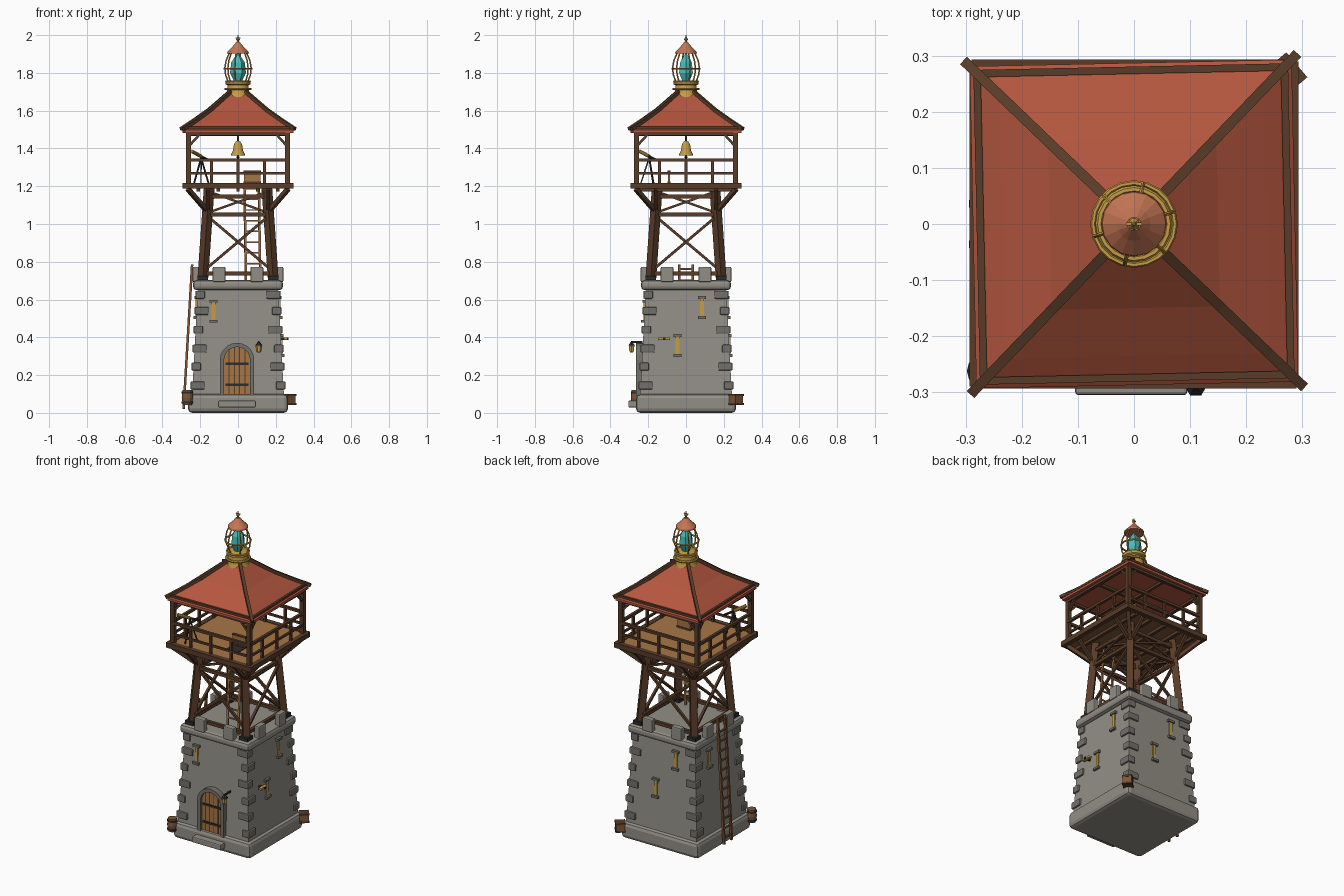
import bpy, bmesh, math
from mathutils import Vector, Matrix

if "Cube" in bpy.data.objects:
    bpy.data.objects.remove(bpy.data.objects["Cube"])

def mat(name, c):
    m = bpy.data.materials.new(name)
    m.diffuse_color = (*c, 1)
    m.use_nodes = True
    m.node_tree.nodes["Principled BSDF"].inputs["Base Color"].default_value = m.diffuse_color
    return m

STONE = mat("grey_stone", (.29, .275, .24))
TRIM = mat("dark_stone", (.17, .165, .15))
DARK = mat("dark_wood", (.10, .045, .022))
MID = mat("brown_wood", (.21, .095, .04))
TAN = mat("tan_planks", (.38, .18, .06))
RED = mat("red_roof", (.46, .095, .05))
BRASS = mat("brass", (.58, .34, .06))
COPPER = mat("copper", (.56, .18, .09))
CYAN = mat("cyan_crystal", (.07, .52, .48))
IRON = mat("black_iron", (.025, .025, .03))

def finish(name, bm, m, bevel=0, smooth=False):
    bmesh.ops.recalc_face_normals(bm, faces=bm.faces)
    me = bpy.data.meshes.new(name)
    bm.to_mesh(me)
    bm.free()
    me.materials.append(m)
    o = bpy.data.objects.new(name, me)
    bpy.context.collection.objects.link(o)
    if bevel:
        b = o.modifiers.new("bevel", 'BEVEL')
        b.width, b.segments = bevel, 2
    if smooth:
        bpy.context.view_layer.objects.active = o
        o.select_set(True)
        bpy.ops.object.shade_smooth_by_angle(angle=math.radians(40))
        o.select_set(False)
    return o

def box(name, c, s, m, rz=0, bevel=0):
    bm = bmesh.new()
    M = Matrix.Translation(c) @ Matrix.Rotation(rz, 4, 'Z') @ Matrix.Diagonal((*s, 1))
    bmesh.ops.create_cube(bm, size=1, matrix=M)
    return finish(name, bm, m, bevel)

def beam(name, a, b, w, m, sides=4):
    # square or round bar between two points
    a, b = Vector(a), Vector(b)
    d = b - a
    M = Matrix.Translation((a + b) / 2) @ d.to_track_quat('Z', 'Y').to_matrix().to_4x4()
    bm = bmesh.new()
    if sides == 4:
        bmesh.ops.create_cube(bm, size=1, matrix=M @ Matrix.Diagonal((w, w, d.length, 1)))
    else:
        bmesh.ops.create_cone(bm, cap_ends=True, segments=sides, radius1=w / 2, radius2=w / 2,
                              depth=d.length, matrix=M)
    return finish(name, bm, m)

def loft(name, rings, m, n=4, at=(0, 0), rz=0, bevel=0, smooth=False):
    # stacked regular rings (radius, z); for n=4 the radius is the half width
    bm = bmesh.new()
    k, off = (math.sqrt(2), math.pi / 4) if n == 4 else (1, 0)
    loops = [[bm.verts.new((at[0] + r * k * math.cos(off + rz + 2 * math.pi * i / n),
                            at[1] + r * k * math.sin(off + rz + 2 * math.pi * i / n), z))
              for i in range(n)] for r, z in rings]
    for lo, hi in zip(loops, loops[1:]):
        for i in range(n):
            bm.faces.new((lo[i], lo[(i + 1) % n], hi[(i + 1) % n], hi[i]))
    bm.faces.new(loops[0])
    bm.faces.new(loops[-1])
    return finish(name, bm, m, bevel, smooth)

def hoop(name, R, r, z, m, n=20):
    bpy.ops.mesh.primitive_torus_add(major_radius=R, minor_radius=r, major_segments=n,
                                     minor_segments=6, location=(0, 0, z))
    o = bpy.context.object
    o.name = name
    o.data.materials.append(m)

def ladder(name, a, b, side, rungs, w, m):
    a, b, side = Vector(a), Vector(b), Vector(side)
    for s in (-1, 1):
        beam(name + "_rail", a + side * s, b + side * s, w, m)
    for i in range(rungs):
        p = a.lerp(b, (i + .6) / rungs)
        beam(name + "_rung", p - side, p + side, w * .7, m)

def turn(p, q):
    # quarter turns about z, q = 0 is the front side
    x, y, z = p
    for _ in range(q):
        x, y = -y, x
    return (x, y, z)

def half(z):
    return .243 - .03 * (z - .1) / .55

# stone base
loft("plinth", [(.265, 0), (.265, .1)], STONE, bevel=.022)
loft("tower_body", [(half(.09), .09), (half(.66), .66)], STONE)
loft("cornice", [(.238, .65), (.238, .703)], STONE, bevel=.018)

# corner stones, alternating long side
for i, z in enumerate((.145, .245, .34, .44, .54, .625)):
    for sx in (-1, 1):
        for sy in (-1, 1):
            lx, ly = (.075, .05) if (i + (sx * sy > 0)) % 2 else (.05, .075)
            e = half(z) + .011
            box("corner_stone", (sx * (e - lx / 2), sy * (e - ly / 2), z), (lx, ly, .042), TRIM, bevel=.006)

# battlements, frame beams and braces, repeated on the four sides
for q in range(4):
    B = lambda n, a, b, w, m=DARK: beam(n, turn(a, q), turn(b, q), w, m)
    for x in (-.1, .1):
        c = turn((x, -.222, .733), q)
        box("merlon", c, (.068, .036, .08) if q % 2 == 0 else (.036, .068, .08), STONE, bevel=.006)
    B("corner_leg", (-.187, -.187, .70), (-.152, -.152, 1.2), .04)
    box("leg_shoe", turn((-.187, -.187, .712), q), (.056, .056, .026), IRON)
    for z, h in ((.738, .184), (1.05, .163), (1.145, .157)):
        B("cross_beam", (-h, -h, z), (h, -h, z), .02)
    for s in (-1, 1):
        B("lower_brace", (-s * .178, -.18 - s * .004, .755), (s * .16, -.166 - s * .004, 1.04), .014)
        B("upper_brace", (-s * .158, -.161 - s * .004, 1.06), (s * .15, -.156 - s * .004, 1.17), .012)
        B("knee_brace", (s * .16, -.165, 1.07), (s * .16, -.27, 1.185), .018)
        B("roof_brace", (s * .262, -.262, 1.41), (s * .205, -.262, 1.472), .013)
    B("diagonal_knee", (-.165, -.165, 1.07), (-.265, -.265, 1.185), .022)
    # platform edge, posts and railing
    B("platform_edge", (-.29, -.278, 1.202), (.29, -.278, 1.202), .03)
    B("cabin_post", (-.262, -.262, 1.21), (-.262, -.262, 1.49), .025)
    B("top_beam", (-.275, -.262, 1.478), (.275, -.262, 1.478), .02)
    B("hand_rail", (-.262, -.268, 1.34), (.262, -.268, 1.34), .016)
    B("middle_rail", (-.262, -.266, 1.268), (.262, -.266, 1.268), .012)
    for x in (-.14, 0, .14):
        B("rail_post", (x, -.266, 1.21), (x, -.266, 1.34), .014)

# platform floor with joists
box("deck_planks", (0, 0, 1.207), (.55, .55, .014), TAN)
box("deck_underside", (0, 0, 1.196), (.55, .55, .01), MID)
for x in (-.21, -.105, 0, .105, .21):
    box("joist", (x, 0, 1.183), (.018, .54, .02), DARK)

# hatch, lid and inner ladder
box("hatch_opening", (.075, -.14, 1.215), (.085, .09, .004), IRON)
box("hatch_lid", (.075, -.09, 1.248), (.088, .012, .068), TAN)
for z in (1.222, 1.28):
    box("lid_edge", (.075, -.09, z), (.094, .018, .008), DARK)
ladder("inner_ladder", (.08, -.165, .70), (.072, -.13, 1.21), (.038, 0, 0), 9, .011, TAN)

# outer ladder on the left side
ladder("outer_ladder", (-.288, 0, .02), (-.243, 0, .785), (0, .036, 0), 13, .013, MID)

# roof, turned very slightly
TURN = math.radians(1.2)
R = Matrix.Rotation(TURN, 3, 'Z')
prof = [(.287, 1.482), (.287, 1.497), (.235, 1.537), (.15, 1.598), (.04, 1.695)]
bm = bmesh.new()
loft("roof", prof[1:], RED, rz=TURN)
loft("roof_skirt", prof[:2], RED, rz=TURN)
bm.free()
for q in range(4):
    pts = [Vector(turn((-h, -h, z + .006), q)) for h, z in [(.295, 1.497)] + prof[2:]]
    for a, b in zip(pts, pts[1:]):
        beam("hip_beam", R @ a, R @ b, .018, DARK)
    beam("eave_beam", R @ Vector(turn((-.275, -.274, 1.51), q)), R @ Vector(turn((.275, -.274, 1.51), q)), .013, DARK)
    beam("rafter", turn((0, -.26, 1.475), q), (0, 0, 1.475), .016, DARK)

# lantern on top
loft("brass_collar", [(.078, 1.645), (.066, 1.675), (.058, 1.70), (.056, 1.735), (.066, 1.74),
                      (.066, 1.75), (.05, 1.758)], BRASS, n=16, smooth=True)
hoop("collar_ring", .066, .007, 1.715, BRASS)
hoop("collar_upper_ring", .062, .006, 1.755, BRASS)
loft("crystal", [(.022, 1.757), (.042, 1.80), (.036, 1.855), (.003, 1.905)], CYAN, n=6)
hoop("cage_ring", .073, .005, 1.822, BRASS)
for i in range(6):
    a = math.pi / 3 * i + .3
    cage = [(.055, 1.755), (.069, 1.79), (.073, 1.825), (.066, 1.865), (.045, 1.912)]
    pts = [(r * math.cos(a), r * math.sin(a), z) for r, z in cage]
    for p, k in zip(pts, pts[1:]):
        beam("cage_bar", p, k, .008, BRASS, 6)
loft("copper_cap", [(.058, 1.902), (.056, 1.912), (.03, 1.938), (.012, 1.96)], COPPER, n=16)
loft("finial", [(.008, 1.955), (.006, 1.97), (.011, 1.978), (.005, 1.986), (.002, 2.0)], BRASS, n=8)
beam("finial_bar", (-.014, 0, 1.985), (.014, 0, 1.985), .005, BRASS)

# bell
loft("bell", [(.037, 1.362), (.036, 1.37), (.026, 1.39), (.022, 1.42), (.012, 1.436), (.004, 1.44)],
     BRASS, n=16, smooth=True)
loft("bell_clapper", [(.004, 1.345), (.008, 1.352), (.004, 1.37)], IRON, n=8)
beam("bell_hanger", (0, 0, 1.435), (0, 0, 1.475), .01, IRON)

# spyglass on a tripod
for i in range(3):
    a = 2.094 * i + .5
    beam("tripod_leg", (-.195 + .045 * math.cos(a), -.195 + .045 * math.sin(a), 1.213), (-.195, -.195, 1.35), .007, IRON)
beam("spyglass_front", (-.245, -.245, 1.385), (-.195, -.195, 1.358), .02, BRASS, 10)
beam("spyglass_back", (-.195, -.195, 1.358), (-.155, -.155, 1.337), .014, IRON, 10)

# arched door
def arch(r, z0=.09, spring=.28, n=10):
    arc = [(r * math.cos(math.pi * i / n), spring + r * math.sin(math.pi * i / n)) for i in range(n + 1)]
    return [(r, z0)] + arc + [(-r, z0)]

DX = -.005
def extrude_y(name, quads, y0, y1, m):
    bm = bmesh.new()
    for poly in quads:
        f = [bm.verts.new((x + DX, y0, z)) for x, z in poly]
        g = [bm.verts.new((x + DX, y1, z)) for x, z in poly]
        bm.faces.new(f)
        bm.faces.new(g[::-1])
        for i in range(len(f)):
            j = (i + 1) % len(f)
            bm.faces.new((f[i], g[i], g[j], f[j]))
    finish(name, bm, m)

o, n = arch(.091), arch(.069)
extrude_y("door_frame", [(o[i], o[i + 1], n[i + 1], n[i]) for i in range(len(o) - 1)], -.265, -.21, TRIM)
extrude_y("door", [arch(.07)], -.25, -.21, TAN)
for x in (-.042, -.014, .014, .042):
    top = .28 + math.sqrt(.069 ** 2 - x * x)
    box("plank_gap", (DX + x, -.2505, (.1 + top) / 2), (.005, .004, top - .1), DARK)
for z in (.15, .26):
    box("hinge_strap", (DX, -.252, z), (.12, .006, .013), IRON)
box("door_step", (-.005, -.275, .047), (.2, .06, .036), STONE, bevel=.006)

# lit slits: (side, offset along the side, height)
for q, x, z in ((0, -.13, .538), (1, .085, .558), (1, -.045, .357), (2, .085, .558), (2, -.045, .357), (3, -.09, .558)):
    for n, dz, w, d, h, m in (("slit_light", 0, .02, .008, .1, BRASS), ("slit_lintel", .053, .044, .026, .014, TRIM),
                              ("slit_sill", -.053, .044, .026, .014, TRIM)):
        c = turn((x, -half(z + dz) - .002, z + dz), q)
        box(n, c, (w, d, h) if q % 2 == 0 else (d, w, h), m)

# door lamp and side lamp
beam("lamp_bracket", (.11, -.23, .375), (.11, -.292, .375), .009, IRON)
loft("door_lamp", [(.009, .32), (.014, .328), (.017, .355), (.006, .366)], BRASS, n=6, at=(.11, -.288))
loft("lamp_cap", [(.02, .356), (.005, .376)], IRON, n=6, at=(.11, -.288))
beam("side_bracket", (.22, -.115, .393), (.268, -.115, .393), .012, IRON)
box("side_plate", (.252, -.115, .393), (.02, .062, .014), BRASS, bevel=.004)

# barrel and crate at the base
loft("barrel", [(.024, .042), (.03, .08), (.026, .122)], MID, n=12, at=(-.268, -.262))
for z in (.055, .108):
    loft("barrel_hoop", [(.03, z - .005), (.03, z + .005)], IRON, n=12, at=(-.268, -.262))
box("crate", (.268, .265, .07), (.052, .052, .05), MID, rz=.7)
for z in (.048, .094):
    box("crate_band", (.268, .265, z), (.058, .058, .01), DARK, rz=.7)
